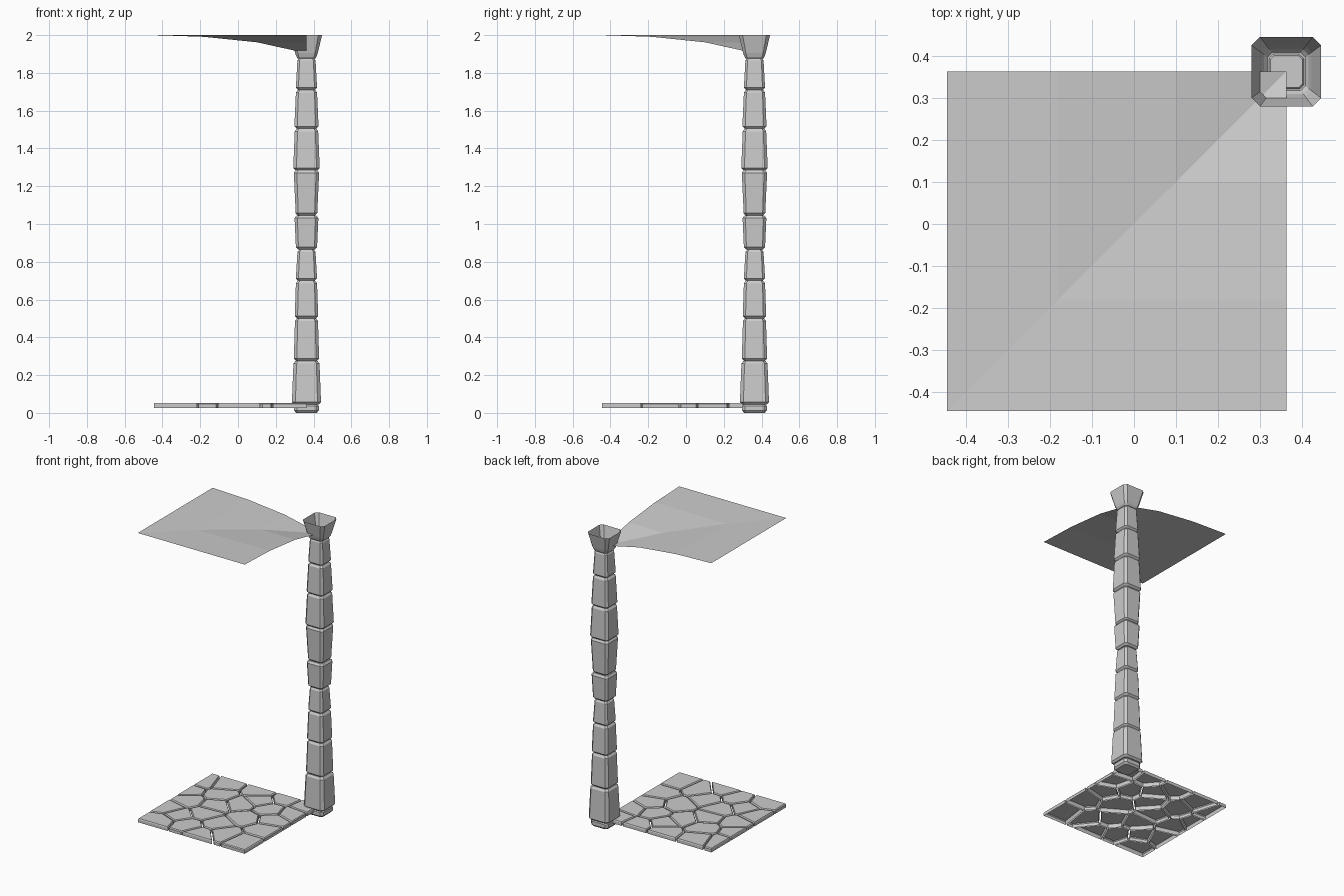
import bpy, bmesh
from mathutils import Vector

if "Cube" in bpy.data.objects:
    bpy.data.objects.remove(bpy.data.objects["Cube"])

C = 0.3625            # pillar centre in x and y
LO, HI = -0.445, 0.3625   # floor and vault extents


def make_object(name, bm):
    bmesh.ops.remove_doubles(bm, verts=bm.verts, dist=1e-5)
    me = bpy.data.meshes.new(name)
    bm.to_mesh(me)
    bm.free()
    ob = bpy.data.objects.new(name, me)
    bpy.context.collection.objects.link(ob)
    return ob


def stone(name, profile, cap_top=True, cut=0.24):
    """Loft chamfered squares through (z, half width) pairs."""
    bm = bmesh.new()
    rings = []
    for z, h in profile:
        k = h * (1 - cut)
        pts = [(h, -k), (h, k), (k, h), (-k, h), (-h, k), (-h, -k), (-k, -h), (k, -h)]
        rings.append([bm.verts.new((C + x, C + y, z)) for x, y in pts])
    for a, b in zip(rings, rings[1:]):
        for i in range(8):
            j = (i + 1) % 8
            bm.faces.new((a[i], a[j], b[j], b[i]))
    bm.faces.new(rings[0][::-1])
    if cap_top:
        bm.faces.new(rings[-1])
    return make_object(name, bm)


# Pillar: foot, then stacked tapering stones (z0, z1, half bottom, half top)
stone("pillar_foot", [(0, 0.054), (0.012, 0.065), (0.036, 0.065), (0.048, 0.056)])
stones = [
    (0.045, 0.275, 0.077, 0.069),
    (0.275, 0.50, 0.067, 0.061),
    (0.50, 0.70, 0.062, 0.056),
    (0.70, 0.865, 0.056, 0.048),
    (0.865, 1.045, 0.056, 0.063),
    (1.045, 1.285, 0.057, 0.067),
    (1.285, 1.505, 0.070, 0.062),
    (1.505, 1.71, 0.064, 0.056),
    (1.71, 1.88, 0.056, 0.048),
]
for n, (z0, z1, h0, h1) in enumerate(stones):
    stone(f"pillar_stone_{n + 1}", [
        (z0, h0 - 0.012), (z0 + 0.012, h0), (z1 - 0.014, h1), (z1, h1 - 0.010)])

# Hollow flared capital, open at the top
stone("pillar_capital", [(1.875, 0.045), (1.885, 0.053), (1.905, 0.060), (2.0, 0.0825)],
      cap_top=False)

# Quarter groin vault: curved strips mirrored across the diagonal
curve = [(LO, 2.0), (-0.18, 1.991), (0.10, 1.962), (0.30, 1.918), (HI, 1.897)]
bm = bmesh.new()
for (p, zp), (q, zq) in zip(curve, curve[1:]):
    quad = [(p, p, zp), (q, q, zq)]
    if q < HI:
        quad.append((q, HI, zq))
    quad.append((p, HI, zp))
    bm.faces.new([bm.verts.new(c) for c in quad])
    bm.faces.new([bm.verts.new((y, x, z)) for x, y, z in reversed(quad)])
make_object("vault_quarter", bm)


def clip(poly, mid, normal):
    """Keep the part of a polygon behind the given line."""
    out = []
    for a, b in zip(poly, poly[1:] + poly[:1]):
        da, db = (a - mid).dot(normal), (b - mid).dot(normal)
        if da <= 0:
            out.append(a)
        if da * db < 0:
            out.append(a.lerp(b, da / (da - db)))
    return out


# Crazy paving: irregular open-bottomed slabs separated by narrow gaps
seeds = [
    (.19, .10), (.12, .50), (.48, .33), (.36, .63), (.07, .69), (.15, .93), (.37, .87),
    (.69, .83), (.90, .86), (.90, .62), (.67, .52), (.74, .29), (.72, .05), (.49, .06),
    (.91, .25), (.03, .15), (.27, .28), (.93, .08), (.57, .18), (.55, .72), (.22, .76),
    (.85, .42), (.54, .95), (.02, .36), (.35, .45)]
size = HI - LO
seeds = [Vector((LO + u * size, HI - v * size)) for u, v in seeds]
bm = bmesh.new()
for s in seeds:
    poly = [Vector(c) for c in ((LO, LO), (HI, LO), (HI, HI), (LO, HI))]
    for t in seeds:
        if t is not s:
            n = (t - s).normalized()
            poly = clip(poly, (s + t) / 2 - n * 0.005, n)
    mid = sum(poly, Vector((0, 0))) / len(poly)
    rings = []
    for z, f in ((0.026, 1), (0.046, 1), (0.052, 0.95)):
        rings.append([bm.verts.new((*mid.lerp(p, f), z)) for p in poly])
    for a, b in zip(rings, rings[1:]):
        for i in range(len(poly)):
            j = (i + 1) % len(poly)
            bm.faces.new((a[i], a[j], b[j], b[i]))
    bm.faces.new(rings[-1])
make_object("floor_paving", bm)
